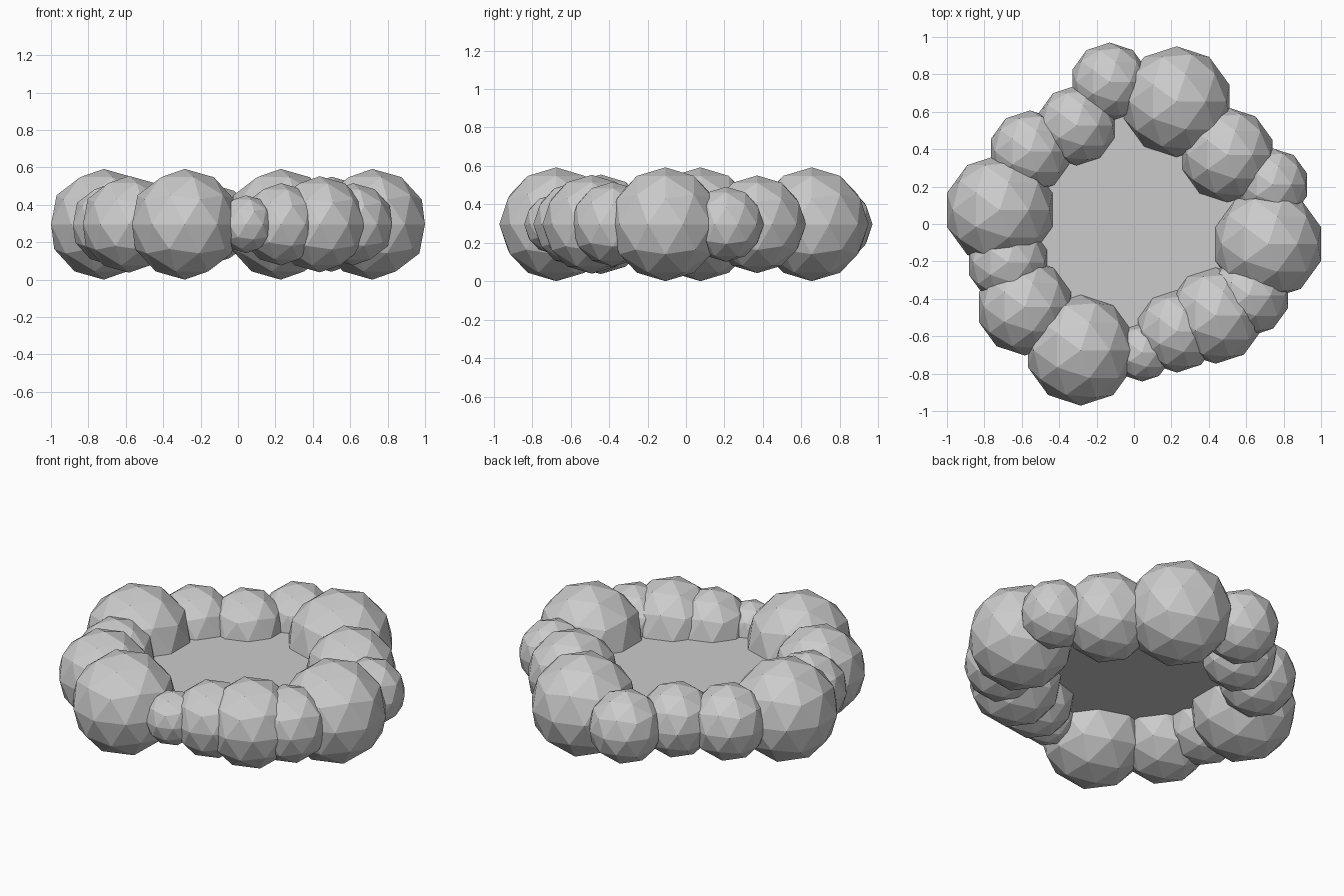
import bpy

LEVEL = 0.296  # shared height of rock centres and water

# Rocks of the ring: x, y, radius (anticlockwise from the right)
ROCKS = [
    (0.718, -0.107, 0.296),
    (0.74, 0.21, 0.195),
    (0.50, 0.37, 0.254),
    (0.228, 0.654, 0.296),
    (-0.13, 0.76, 0.21),
    (-0.307, 0.527, 0.2135),
    (-0.556, 0.387, 0.22),
    (-0.718, 0.075, 0.296),
    (-0.674, -0.205, 0.219),
    (-0.583, -0.444, 0.259),
    (-0.285, -0.675, 0.296),
    (0.043, -0.687, 0.155),
    (0.23, -0.574, 0.22),
    (0.437, -0.49, 0.257),
    (0.615, -0.381, 0.22),
]


def add_rock(index, x, y, radius):
    bpy.ops.mesh.primitive_ico_sphere_add(
        subdivisions=2, radius=radius, location=(x, y, LEVEL))
    bpy.context.object.name = f"rock_{index:02d}"


# Ring of faceted rocks
for i, (x, y, r) in enumerate(ROCKS, 1):
    add_rock(i, x, y, r)

# Flat water surface, its rim hidden inside the rocks
bpy.ops.mesh.primitive_circle_add(
    vertices=32, radius=0.68, fill_type='NGON', location=(0, 0, LEVEL))
bpy.context.object.name = "water_surface"
